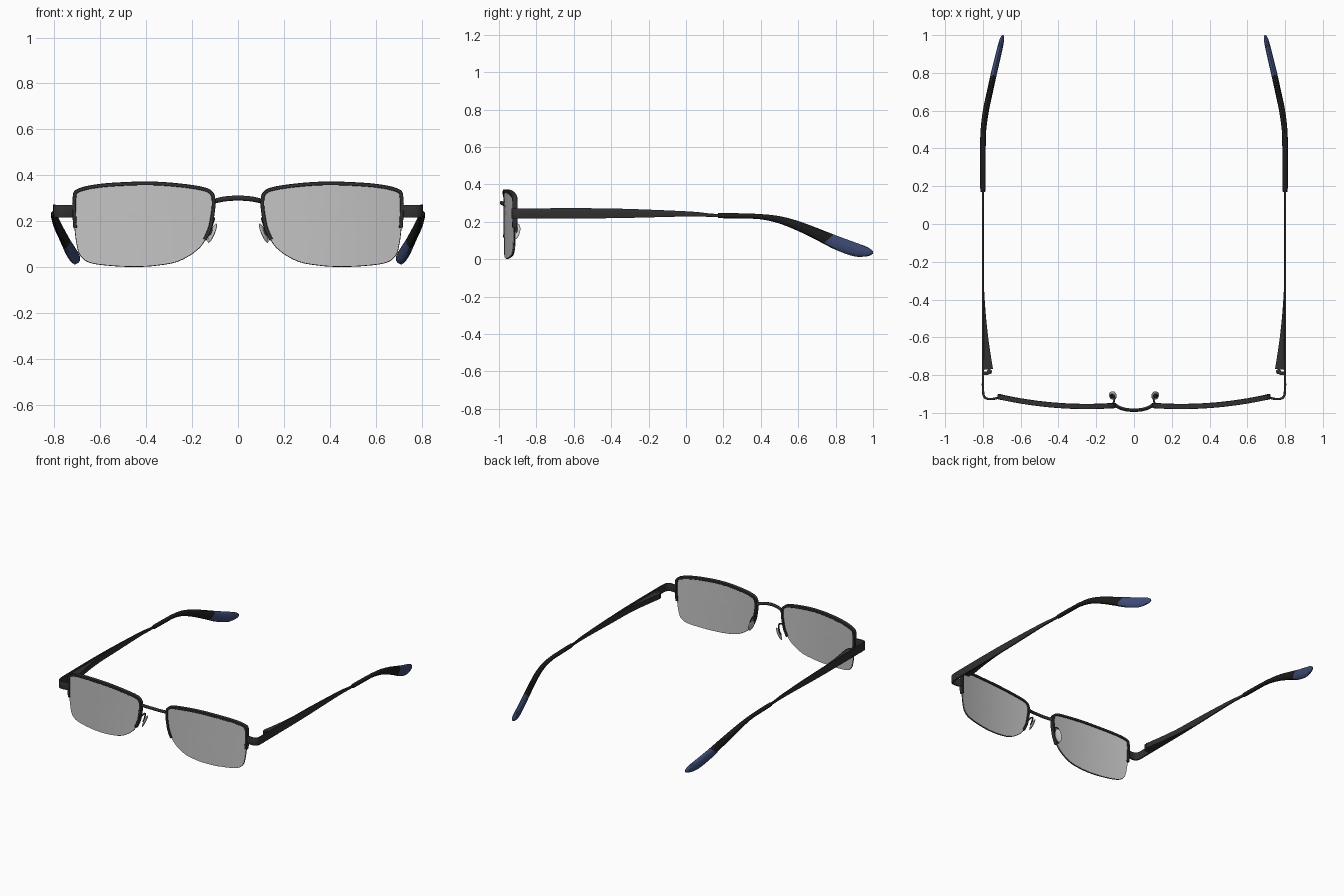
import bpy, bmesh, math
from mathutils import Vector, Matrix

if "Cube" in bpy.data.objects:
    bpy.data.objects.remove(bpy.data.objects["Cube"])


def material(name, r, g, b, a=1.0):
    m = bpy.data.materials.new(name)
    m.diffuse_color = (r, g, b, a)
    m.use_nodes = True
    m.node_tree.nodes["Principled BSDF"].inputs["Base Color"].default_value = m.diffuse_color
    return m


METAL = material("gunmetal", 0.03, 0.03, 0.03)
RUBBER = material("black_sleeve", 0.012, 0.012, 0.012)
BLUE = material("navy_tip", 0.05, 0.075, 0.19)
CLEAR = material("clear_grey", 0.55, 0.55, 0.55, 0.8)


def spline(pts, n=6, closed=False):
    """Catmull-Rom through tuples of any length."""
    out, c = [], len(pts)
    for i in range(c if closed else c - 1):
        if closed:
            p = [pts[(i + k) % c] for k in (-1, 0, 1, 2)]
        else:
            p = [pts[min(max(i + k, 0), c - 1)] for k in (-1, 0, 1, 2)]
        for j in range(n):
            t = j / n
            out.append(tuple(0.5 * (2 * q1 + (q2 - q0) * t + (2 * q0 - 5 * q1 + 4 * q2 - q3) * t * t
                                    + (3 * q1 - q0 - 3 * q2 + q3) * t ** 3)
                             for q0, q1, q2, q3 in zip(*p)))
    if not closed:
        out.append(tuple(pts[-1]))
    return out


def finish(name, bm, mats, mirror=True):
    bmesh.ops.recalc_face_normals(bm, faces=bm.faces[:])
    me = bpy.data.meshes.new(name)
    bm.to_mesh(me)
    bm.free()
    for m in mats:
        me.materials.append(m)
    ob = bpy.data.objects.new(name, me)
    bpy.context.collection.objects.link(ob)
    bpy.ops.object.select_all(action='DESELECT')
    ob.select_set(True)
    bpy.context.view_layer.objects.active = ob
    bpy.ops.object.shade_smooth_by_angle(angle=math.radians(35))
    if mirror:
        ob.modifiers.new("mirror", 'MIRROR').use_mirror_merge = False
    return ob


def loft(rings, caps=True):
    """Skin a list of closed rings."""
    bm = bmesh.new()
    vr = [[bm.verts.new(p) for p in r] for r in rings]
    n = len(vr[0])
    for a, b in zip(vr, vr[1:]):
        for k in range(n):
            bm.faces.new((a[k], a[(k + 1) % n], b[(k + 1) % n], b[k]))
    if caps:
        bm.faces.new(vr[0])
        bm.faces.new(vr[-1])
    return bm


ROUND = [(math.cos(k * math.pi / 6), math.sin(k * math.pi / 6)) for k in range(12)]
BOX = [(1, .8), (.9, 1), (-.9, 1), (-1, .8), (-1, -.8), (-.9, -1), (.9, -1), (1, -.8)]


def sweep(path, up, section):
    """Path entries are x, y, z, half size along up, half size across."""
    up, rings = Vector(up), []
    for i, q in enumerate(path):
        p0, p1 = path[max(i - 1, 0)], path[min(i + 1, len(path) - 1)]
        side = (Vector(p1[:3]) - Vector(p0[:3])).cross(up).normalized()
        rings.append([Vector(q[:3]) + up * q[3] * c + side * q[4] * s for c, s in section])
    return loft(rings)


# Lens outline in x, z, starting at the outer edge and going over the top
OUTLINE = [(.709, .17), (.713, .24), (.712, .305), (.695, .334), (.60, .355), (.43, .365), (.30, .361),
           (.17, .345), (.118, .325), (.106, .285), (.112, .22), (.128, .155), (.17, .085),
           (.255, .03), (.35, .01), (.45, .004), (.56, .009), (.645, .022), (.685, .052), (.70, .10)]
N = 6
outline = spline(OUTLINE, N, closed=True)


def bow(x):
    """Forward curve of the lenses."""
    return -0.966 + 0.24 * (x - 0.25) ** 2


# Lenses: thin curved slabs
def lens_ring(scale, off):
    cx, cz = 0.42, 0.2
    pts = [(cx + (x - cx) * scale, cz + (z - cz) * scale) for x, z in outline]
    return [(x, bow(x) + off, z) for x, z in pts]


scales = [.01, .2, .4, .6, .8, 1]
finish("lens", loft([lens_ring(s, -.006) for s in scales] +
                    [lens_ring(s, .006) for s in reversed(scales)]), [CLEAR])

# Half rim over the top of each lens, thin cord beneath it
top = outline[:11 * N + 4]
bottom = outline[11 * N + 2:] + outline[:2]
finish("half_rim", sweep([(x, bow(x), z, .014, .008) for x, z in top], (0, 1, 0), BOX), [METAL])
finish("lens_cord", sweep([(x, bow(x), z, .003, .003) for x, z in bottom], (0, 1, 0), ROUND), [METAL])

# Bridge
half = [(.102, -.955, .287), (.085, -.968, .292), (.05, -.981, .298)]
bridge = [(-x, y, z) for x, y, z in half] + [(0, -.986, .301)] + half[::-1]
finish("bridge", sweep([p + (.011, .009) for p in spline(bridge)], (0, 0, 1), ROUND), [METAL], False)

# End piece wrapping round into the thin temple
temple = [(.705, -.916, .244, .027, .006), (.74, -.925, .244, .027, .006), (.772, -.926, .244, .027, .006),
          (.792, -.915, .244, .027, .006), (.799, -.885, .244, .027, .006), (.80, -.80, .245, .027, .006),
          (.80, -.40, .245, .026, .005), (.80, 0, .242, .014, .005), (.80, .13, .235, .009, .005),
          (.80, .19, .233, .008, .005)]
finish("temple", sweep(spline(temple), (0, 0, 1), BOX), [METAL])

# Tapered inner wedge behind the hinge
wedge = [(y, x) for y, x in ((-.77, .746), (-.73, .753), (-.60, .772), (-.45, .787), (-.30, .796))]
finish("temple_wedge", sweep([((x + .80) / 2, y, .244, .020, (.80 - x) / 2)
                              for y, x in spline(wedge)], (0, 0, 1), BOX), [METAL])

# Hinge knuckles and plate
for i, z in enumerate((.23, .244, .258)):
    bm = bmesh.new()
    bmesh.ops.create_cone(bm, cap_ends=True, segments=16, radius1=.013, radius2=.013, depth=.012,
                          matrix=Matrix.Translation((.765, -.782, z)))
    finish("hinge_knuckle_%d" % (i + 1), bm, [METAL])
bm = bmesh.new()
bmesh.ops.create_cube(bm, size=1, matrix=Matrix.Translation((.785, -.79, .244))
                      @ Matrix.Diagonal((.03, .02, .036, 1)))
finish("hinge_plate", bm, [METAL])

# Ear sleeve, dropping and turning inwards, with a diagonal blue end
sleeve = [(.80, .17, .233, .012, .012), (.80, .19, .233, .014, .014), (.80, .30, .231, .014, .015),
          (.80, .40, .227, .014, .015), (.797, .50, .210, .020, .015), (.784, .60, .177, .027, .016),
          (.763, .70, .134, .033, .016), (.741, .80, .089, .039, .016), (.717, .90, .053, .038, .015),
          (.702, .965, .041, .026, .013), (.696, .99, .037, .014, .009), (.694, 1.0, .036, .006, .004)]
bm = sweep(spline(sleeve), (0, 0, 1), ROUND)
cut_point, cut_normal = Vector((.75, .765, .11)), Vector((0, 1, -1.1)).normalized()
bmesh.ops.bisect_plane(bm, geom=bm.verts[:] + bm.edges[:] + bm.faces[:],
                       plane_co=cut_point, plane_no=cut_normal)
for f in bm.faces:
    f.material_index = int((f.calc_center_median() - cut_point).dot(cut_normal) > 0)
finish("ear_sleeve", bm, [RUBBER, BLUE])

# Nose pads, their mounts and wire arms
pad = (Matrix.Translation((.112, -.908, .148)) @ Matrix.Rotation(-.4, 4, 'Z') @ Matrix.Rotation(-.42, 4, 'Y'))
for name, size, shift, mat in (("nose_pad", (.008, .023, .046), 0, CLEAR),
                               ("pad_mount", (.008, .010, .014), .007, METAL)):
    bm = bmesh.new()
    bmesh.ops.create_uvsphere(bm, u_segments=20, v_segments=12, radius=1,
                              matrix=pad @ Matrix.Translation((shift, 0, 0)) @ Matrix.Diagonal((*size, 1)))
    finish(name, bm, [mat])
arm = [(.116, -.958, .19), (.108, -.945, .205), (.104, -.925, .212), (.108, -.908, .20),
       (.116, -.905, .175), (.120, -.908, .150)]
finish("pad_arm", sweep([p + (.005, .005) for p in spline(arm)], (1, 0, 0), ROUND), [METAL])
